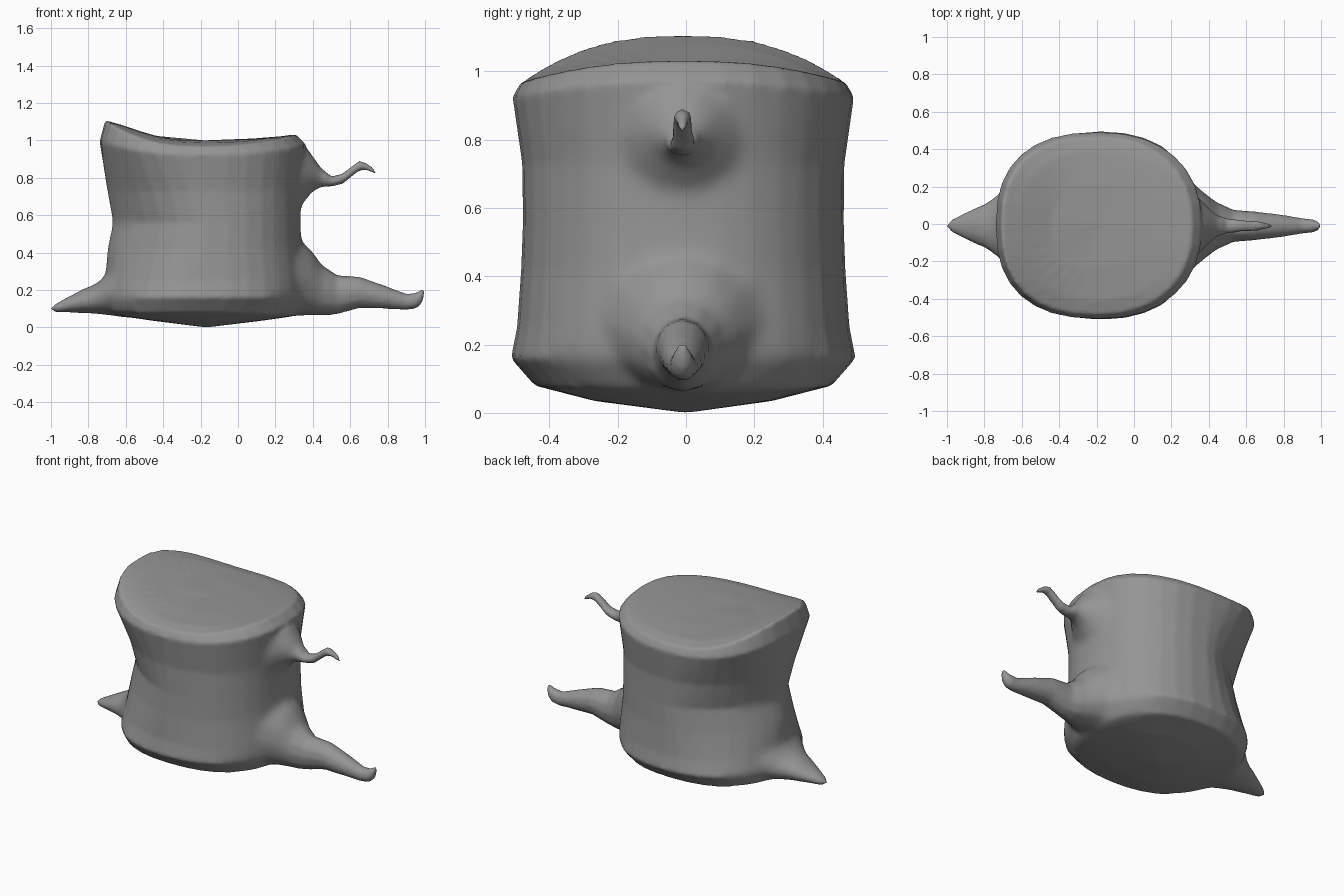
import bpy, bmesh
from math import cos, sin, pi, copysign

if "Cube" in bpy.data.objects:
    bpy.data.objects.remove(bpy.data.objects["Cube"])

GREY = (0.30, 0.30, 0.30, 1)
mat = bpy.data.materials.new("stump grey")
mat.use_nodes = True
mat.diffuse_color = GREY
bsdf = mat.node_tree.nodes["Principled BSDF"]
bsdf.inputs["Base Color"].default_value = GREY
bsdf.inputs["Roughness"].default_value = 0.8


def loft(name, rings, start, end):
    """Skin a list of point rings, closing both ends on a point."""
    bm = bmesh.new()
    rows = [[bm.verts.new(p) for p in ring] for ring in rings]
    n = len(rows[0])
    for low, high in zip(rows, rows[1:]):
        for i in range(n):
            j = (i + 1) % n
            bm.faces.new((low[i], low[j], high[j], high[i]))
    for row, tip in ((rows[0], start), (rows[-1], end)):
        v = bm.verts.new(tip)
        for i in range(n):
            bm.faces.new((row[i], row[(i + 1) % n], v))
    bmesh.ops.recalc_face_normals(bm, faces=bm.faces)
    mesh = bpy.data.meshes.new(name)
    bm.to_mesh(mesh)
    bm.free()
    obj = bpy.data.objects.new(name, mesh)
    bpy.context.collection.objects.link(obj)
    mesh.materials.append(mat)
    return obj


def trunk_ring(z, rise_right, rise_left, x0, x1, half_y, left_power, n=32):
    """Oval with varying height; the power makes its left end full or pinched."""
    points = []
    for i in range(n):
        c, s = cos(2 * pi * i / n), sin(2 * pi * i / n)
        power, rise = (0.88, rise_right) if c > 0 else (left_power, rise_left)
        px = copysign(abs(c) ** power, c)
        py = copysign(abs(s) ** power, s)
        points.append(((x0 + x1) / 2 + px * (x1 - x0) / 2,
                       py * half_y - 0.008, z + rise * c * c))
    return points


def limb(name, sections, start, tip, n=12):
    """Tapering limb along x; sections are x, bottom, top, half width."""
    rings = [[(x, -0.01 + w * cos(2 * pi * i / n),
               (lo + hi) / 2 + (hi - lo) / 2 * sin(2 * pi * i / n))
              for i in range(n)] for x, lo, hi, w in sections]
    return loft(name, rings, start, tip)


# Waisted trunk with a domed underside and a saddle-shaped cut top
trunk_rings = [
    (0.035, 0, 0, -0.45, 0.12, 0.26, 0.9),
    (0.08, -0.02, -0.01, -0.69, 0.30, 0.435, 0.9),
    (0.16, 0, 0, -0.72, 0.36, 0.505, 0.92),
    (0.25, 0, 0, -0.71, 0.36, 0.487, 1.0),
    (0.42, 0, 0, -0.70, 0.34, 0.475, 1.2),
    (0.56, 0, 0, -0.67, 0.335, 0.47, 1.25),
    (0.73, 0, 0, -0.70, 0.335, 0.472, 1.1),
    (0.925, 0.05, 0.07, -0.74, 0.365, 0.5, 0.8),
    (0.968, 0.065, 0.14, -0.71, 0.31, 0.475, 0.8),
    (0.987, 0.035, 0.095, -0.62, 0.23, 0.40, 0.85),
    (1.0, 0.01, 0.025, -0.45, 0.08, 0.22, 0.9),
]
trunk = loft("trunk", [trunk_ring(*r) for r in trunk_rings],
             (-0.17, 0, 0), (-0.18, 0, 1.0))

# Long root with an upturned toe
long_root = limb("long_root", [
    (0.22, 0.06, 0.60, 0.31), (0.33, 0.06, 0.47, 0.22),
    (0.39, 0.06, 0.42, 0.17), (0.45, 0.06, 0.335, 0.125),
    (0.53, 0.07, 0.28, 0.087), (0.65, 0.103, 0.272, 0.077),
    (0.78, 0.10, 0.226, 0.062), (0.90, 0.093, 0.18, 0.042),
    (0.955, 0.10, 0.187, 0.036), (0.985, 0.13, 0.205, 0.026),
], (0.1, 0, 0.3), (1.003, -0.01, 0.215))

# Short pointed root
short_root = limb("short_root", [
    (-0.60, 0.05, 0.40, 0.28), (-0.70, 0.065, 0.29, 0.20),
    (-0.75, 0.07, 0.24, 0.155), (-0.82, 0.075, 0.21, 0.11),
    (-0.90, 0.08, 0.167, 0.072), (-0.975, 0.08, 0.127, 0.034),
], (-0.5, 0, 0.2), (-1.006, -0.01, 0.1))

# Thin curling twig
twig = limb("twig", [
    (0.27, 0.58, 1.0, 0.23), (0.34, 0.65, 0.99, 0.16),
    (0.40, 0.725, 0.92, 0.10), (0.45, 0.75, 0.85, 0.057),
    (0.50, 0.753, 0.807, 0.041), (0.56, 0.766, 0.824, 0.034),
    (0.61, 0.808, 0.864, 0.032), (0.65, 0.838, 0.892, 0.028),
    (0.69, 0.84, 0.878, 0.021), (0.72, 0.825, 0.855, 0.016),
], (0.2, 0, 0.8), (0.755, -0.01, 0.815))

# Merge everything into one continuous skin
bpy.ops.object.select_all(action="DESELECT")
for part in (trunk, long_root, short_root, twig):
    part.select_set(True)
bpy.context.view_layer.objects.active = trunk
bpy.ops.object.join()
trunk.name = "tree_stump"
remesh = trunk.modifiers.new("skin", "REMESH")
remesh.mode = "VOXEL"
remesh.voxel_size = 0.011
remesh.use_smooth_shade = True
bpy.ops.object.modifier_apply(modifier="skin")

# Soften the skin, most of all where the limbs leave the trunk
bm = bmesh.new()
bm.from_mesh(trunk.data)
joints = [v for v in bm.verts if abs(v.co.x + 0.18) > 0.36
          and -0.82 < v.co.x < 0.46 and v.co.z < 0.93]
for verts, passes in ((joints, 25), (bm.verts[:], 3)):
    for _ in range(passes):
        bmesh.ops.smooth_vert(bm, verts=verts, factor=0.5, use_axis_x=True,
                              use_axis_y=True, use_axis_z=True)
bm.to_mesh(trunk.data)
bm.free()
bpy.ops.object.shade_smooth()
